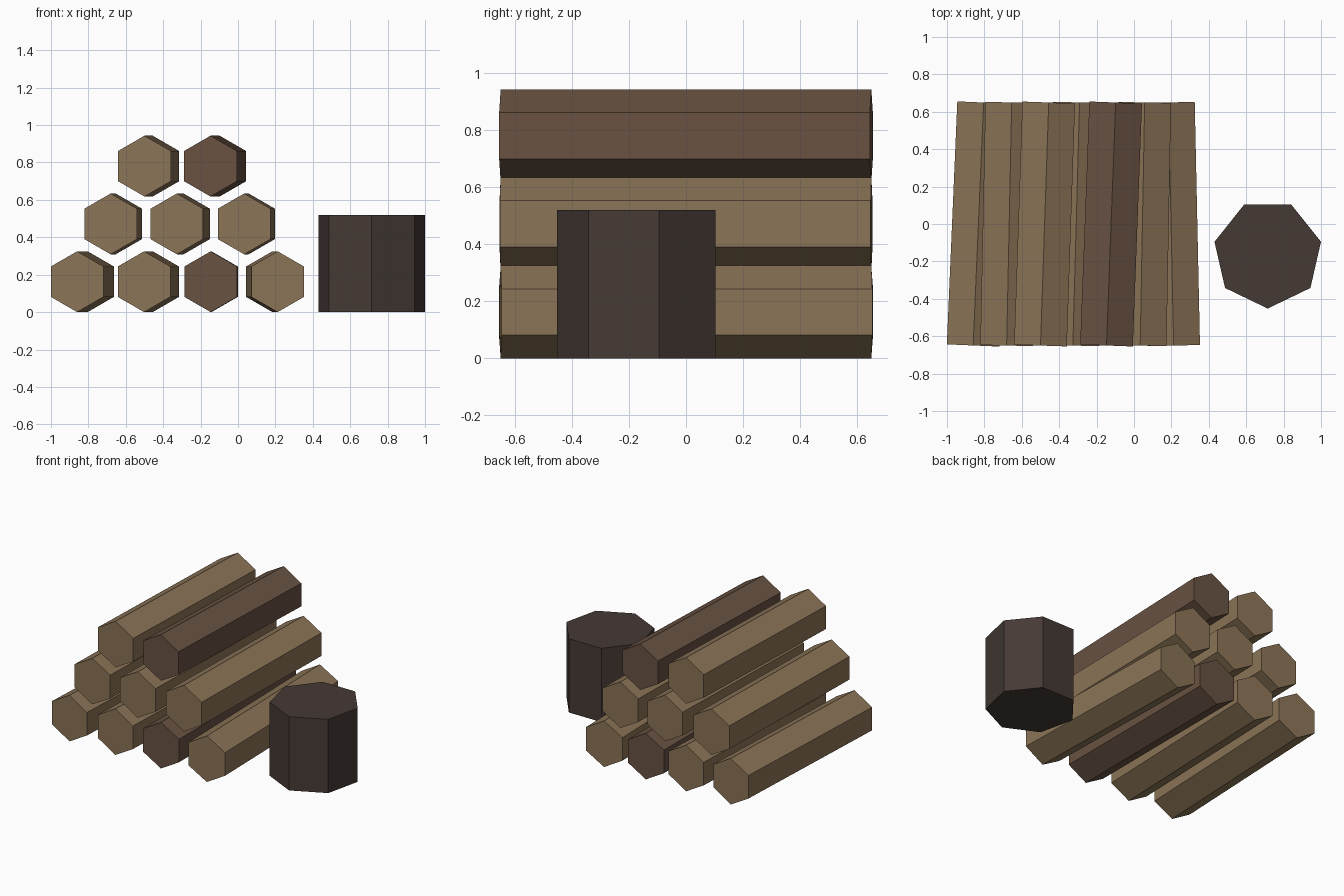
import bpy, math

if "Cube" in bpy.data.objects:
    bpy.data.objects.remove(bpy.data.objects["Cube"])


def material(name, color):
    mat = bpy.data.materials.new(name)
    mat.diffuse_color = (*color, 1)
    mat.use_nodes = True
    mat.node_tree.nodes["Principled BSDF"].inputs["Base Color"].default_value = mat.diffuse_color
    return mat


tan = material("tan_wood", (0.26, 0.175, 0.095))
brown = material("brown_wood", (0.14, 0.085, 0.055))
dark = material("dark_bark", (0.06, 0.042, 0.036))


def prism(name, sides, radius, depth, location, rotation, mat):
    bpy.ops.mesh.primitive_cylinder_add(vertices=sides, radius=radius, depth=depth,
                                        location=location, rotation=rotation)
    obj = bpy.context.object
    obj.name = name
    obj.data.materials.append(mat)
    return obj


# Log pile: each log given by its front and back centre x, and material
R, LENGTH, ROW_STEP = 0.1625, 1.3, 0.309
rows = [
    [(-0.86, -0.804, tan), (-0.502, -0.456, tan), (-0.146, -0.142, brown), (0.212, 0.184, tan)],
    [(-0.681, -0.654, tan), (-0.327, -0.291, tan), (0.033, 0.057, tan)],
    [(-0.5, -0.456, tan), (-0.147, -0.098, brown)],
]
for r, row in enumerate(rows):
    for i, (front, back, mat) in enumerate(row):
        yaw = -math.atan2(back - front, LENGTH)
        prism(f"log_row{r + 1}_{i + 1}", 6, R, LENGTH,
              ((front + back) / 2, 0, R + r * ROW_STEP),
              (math.pi / 2, 0, yaw), mat)

# Chopping stump: seven-sided, one corner facing the front
prism("chopping_stump", 7, 0.292, 0.52, (0.715, -0.16, 0.26), (0, 0, math.pi), dark)
